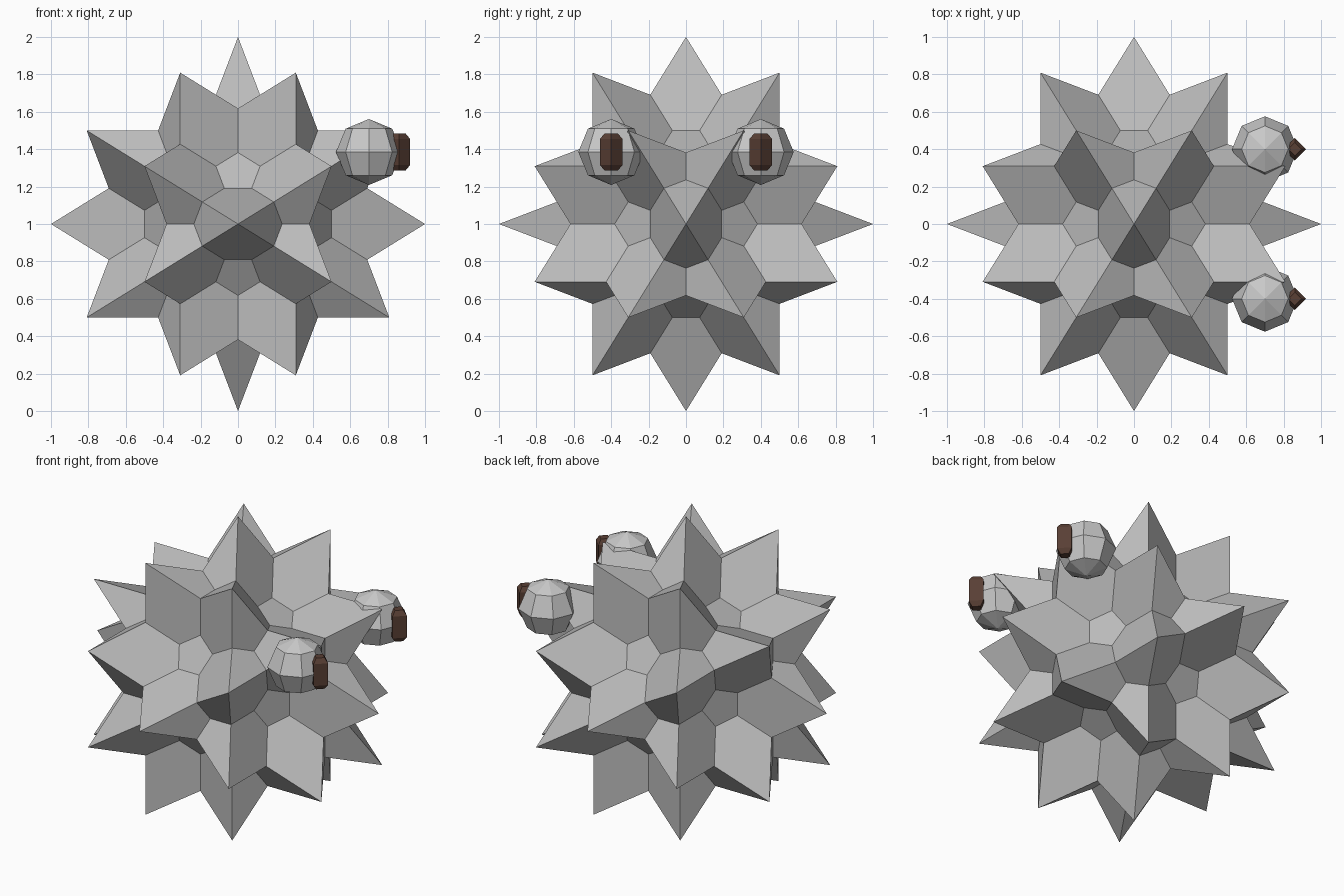
import bpy
import bmesh
import math
from mathutils import Vector

if "Cube" in bpy.data.objects:
    bpy.data.objects.remove(bpy.data.objects["Cube"], do_unlink=True)

PHI = (1 + math.sqrt(5)) / 2
CENTER = Vector((0, 0, 1))


def make_material(name, color):
    mat = bpy.data.materials.new(name)
    mat.use_nodes = True
    mat.diffuse_color = color
    mat.node_tree.nodes["Principled BSDF"].inputs["Base Color"].default_value = color
    return mat


def add_object(name, bm, mat, location):
    bmesh.ops.remove_doubles(bm, verts=bm.verts, dist=0.0005)
    bmesh.ops.recalc_face_normals(bm, faces=bm.faces)
    mesh = bpy.data.meshes.new(name)
    bm.to_mesh(mesh)
    bm.free()
    mesh.materials.append(mat)
    obj = bpy.data.objects.new(name, mesh)
    obj.location = location
    bpy.context.scene.collection.objects.link(obj)
    return obj


def spike_tips():
    """Thirty evenly spread directions: the six axes plus 24 between them."""
    tips = []
    signs = (-1, 1)
    for axis in range(3):
        for s in signs:
            tip = Vector()
            tip[axis] = s
            tips.append(tip)
        for sx in signs:
            for sy in signs:
                for sz in signs:
                    base = (sx * PHI / 2, sy / (2 * PHI), sz / 2)
                    tips.append(Vector([base[(i + axis) % 3] for i in range(3)]))
    return tips


def valley(a, b):
    """Low point between two neighbouring spikes."""
    return (a + b) / PHI ** 2


def dimple_corner(a, b, axis):
    """Corner of the small five-sided dimple, between spikes a and b."""
    middle = a + b
    outward = (middle - axis * middle.dot(axis)).normalized()
    level = math.sqrt((5 - math.sqrt(5)) / 10)
    return axis * level + outward * (1 - level ** 2) ** 0.5 / PHI ** 4


def build_star(mat):
    bm = bmesh.new()

    def face(points):
        return bm.faces.new([bm.verts.new(p) for p in points])

    tips = spike_tips()
    for t in tips:
        near = [n for n in tips if abs(n.dot(t) - PHI / 2) < 0.01]
        for i, a in enumerate(near):
            for b in near[i + 1:]:
                if a.dot(b) > 0.7:
                    # Side facing a three-spike hollow
                    hollow = (t + a + b) / PHI ** 3
                    hollow *= 1.0 + 0.0
                    face((t, valley(t, a), hollow, valley(t, b)))
                elif a.dot(b) > 0.2:
                    # Side facing a five-sided dimple
                    k = 1 / (2 * (1 - math.cos(math.tau / 5)))
                    axis = (t + (a + b - 2 * t) * k).normalized()
                    face((t, valley(t, a), dimple_corner(t, a, axis),
                          dimple_corner(t, b, axis), valley(t, b)))
    # Dimple floors
    bmesh.ops.remove_doubles(bm, verts=bm.verts, dist=0.0005)
    bmesh.ops.holes_fill(bm, edges=bm.edges, sides=5)
    return add_object("spiked_body", bm, mat, CENTER)


def lathe(name, rings, sides, mat, location):
    """Faceted solid of revolution from (radius, height) rings."""
    bm = bmesh.new()
    loops = [[bm.verts.new((r * math.cos(math.tau * i / sides),
                            r * math.sin(math.tau * i / sides), z))
              for i in range(sides)] for r, z in rings]
    for low, high in zip(loops, loops[1:]):
        for i in range(sides):
            j = (i + 1) % sides
            bm.faces.new((low[i], low[j], high[j], high[i]))
    bm.faces.new(loops[0])
    bm.faces.new(loops[-1])
    return add_object(name, bm, mat, location)


def ball_rings(radius, steps):
    angles = [math.pi * (i / steps - 0.5) for i in range(steps + 1)]
    return [(max(radius * math.cos(a), 0.001), radius * math.sin(a)) for a in angles]


grey = make_material("stone grey", (0.5, 0.5, 0.5, 1))
pale = make_material("pale grey", (0.58, 0.58, 0.58, 1))
brown = make_material("dark brown", (0.1, 0.05, 0.035, 1))

build_star(grey)
pupil_rings = [(0.035, -0.1), (0.06, -0.07), (0.06, 0.07), (0.035, 0.1)]
for side, y in (("right", -0.4), ("left", 0.4)):
    lathe(side + "_eye", ball_rings(0.176, 4), 8, pale, (0.7, y, 1.385))
    lathe(side + "_pupil", pupil_rings, 4, brown, (0.86, y, 1.385))
